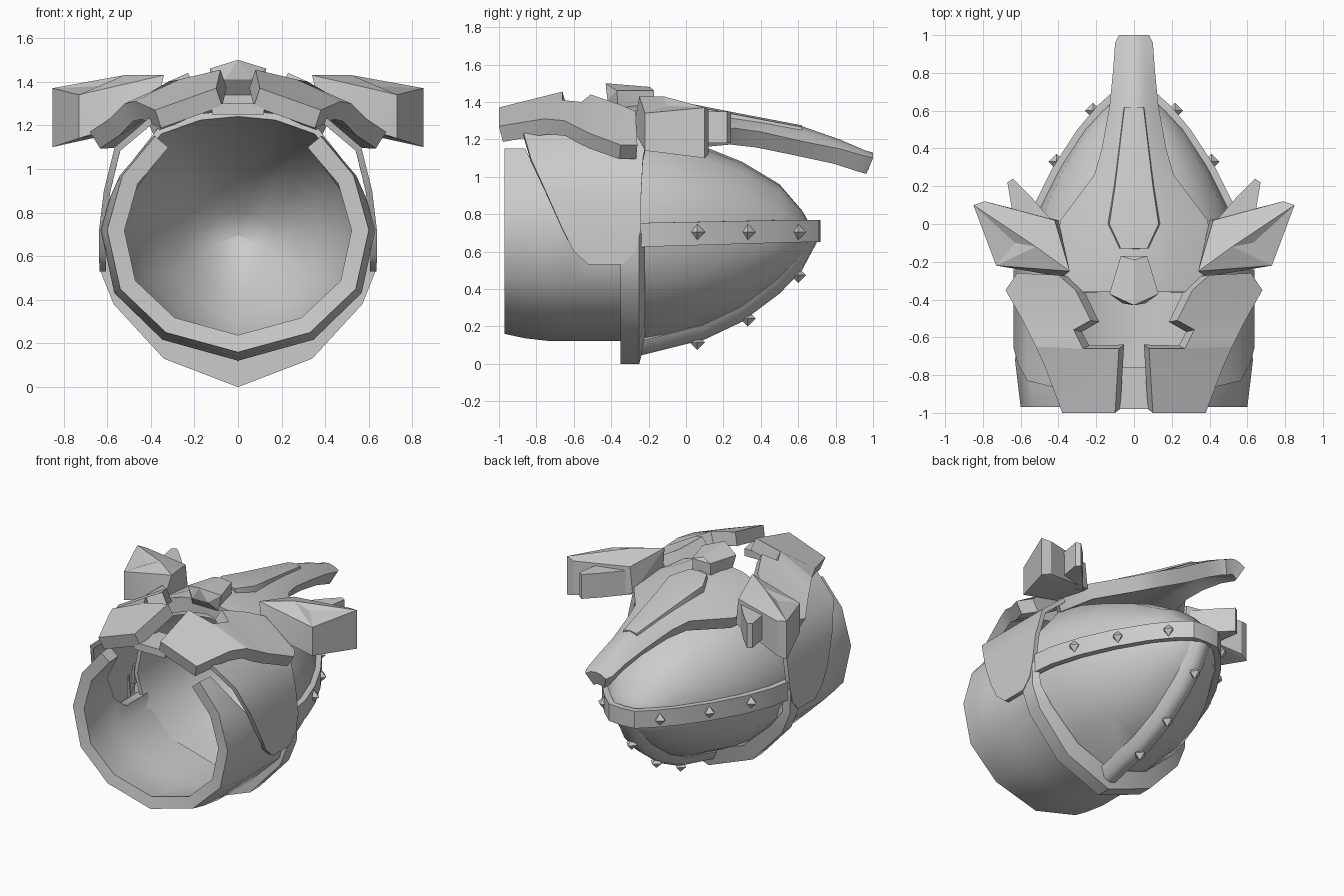
import bpy, bmesh, math
from mathutils import Vector

cube = bpy.data.objects.get("Cube")
if cube:
    bpy.data.objects.remove(cube, do_unlink=True)

grey = bpy.data.materials.new("plain grey")
grey.use_nodes = True
grey.diffuse_color = (0.6, 0.6, 0.6, 1)
grey.node_tree.nodes["Principled BSDF"].inputs["Base Color"].default_value = (0.6, 0.6, 0.6, 1)
CORE = Vector((0, -0.2, 0.7))


def finish(name, bm, mirror=True, thick=0, angle=35):
    mesh = bpy.data.meshes.new(name)
    bm.to_mesh(mesh)
    bm.free()
    mesh.materials.append(grey)
    ob = bpy.data.objects.new(name, mesh)
    bpy.context.collection.objects.link(ob)
    if mirror:
        ob.modifiers.new("mirror", 'MIRROR').merge_threshold = 0.002
    if thick:
        solid = ob.modifiers.new("thickness", 'SOLIDIFY')
        solid.thickness, solid.offset = thick, -1
    bpy.ops.object.select_all(action='DESELECT')
    ob.select_set(True)
    bpy.context.view_layer.objects.active = ob
    # Apply the modifiers first so that the rims stay sharp
    bpy.ops.object.convert(target='MESH')
    bpy.ops.object.shade_smooth_by_angle(angle=math.radians(angle))


def sheet(name, rows, thick, up=False, angle=35):
    """Skin between rows of points, facing outward (or up), thickened inward."""
    bm = bmesh.new()
    grid = [[bm.verts.new(p) for p in row] for row in rows]
    for a, b in zip(grid, grid[1:]):
        for i in range(len(a) - 1):
            bm.faces.new((a[i], a[i + 1], b[i + 1], b[i]))
    bmesh.ops.remove_doubles(bm, verts=bm.verts, dist=0.001)
    bm.normal_update()
    facing = sum(f.calc_area() * f.normal.dot(Vector((0, 0, 1)) if up else f.calc_center_median() - CORE)
                 for f in bm.faces)
    if facing < 0:
        bmesh.ops.reverse_faces(bm, faces=bm.faces)
    finish(name, bm, True, thick, angle)


def hull(name, points, mirror=True, notch=None):
    """Convex solid; notch = (edge end, edge end, new middle) folds one edge inward."""
    bm = bmesh.new()
    for p in points:
        bm.verts.new(p)
    bmesh.ops.convex_hull(bm, input=bm.verts)
    loose = [v for v in bm.verts if not v.link_faces]
    bmesh.ops.delete(bm, geom=loose, context='VERTS')
    if notch:
        ends = [min(bm.verts, key=lambda v: (v.co - Vector(p)).length) for p in notch[:2]]
        edge = bm.edges.get(ends)
        if edge:
            bmesh.utils.edge_split(edge, ends[0], 0.5)[1].co = notch[2]
            bmesh.ops.triangulate(bm, faces=bm.faces)
    bmesh.ops.recalc_face_normals(bm, faces=bm.faces)
    finish(name, bm, mirror, 0, 15)


def lerp(table, t):
    if t <= table[0][0]:
        return table[0][1]
    for (a, va), (b, vb) in zip(table, table[1:]):
        if t <= b:
            return va + (vb - va) * (t - a) / (b - a)
    return table[-1][1]


# Rear bowl: half sections as (y, half width, top, bottom)
bowl = [(-0.3, 0.595, 1.27, 0.1), (-0.1, 0.565, 1.23, 0.125), (0.1, 0.5, 1.16, 0.175), (0.3, 0.4, 1.08, 0.27),
        (0.5, 0.27, 0.96, 0.425), (0.62, 0.16, 0.82, 0.55), (0.69, 0.0, 0.7, 0.67)]
arc = [(0, -1), (0.53, -0.75), (0.87, -0.43), (1, 0), (0.92, 0.45), (0.62, 0.85), (0.3, 0.97), (0, 1)]
sheet("rear_bowl", [[(w * u, y, 0.7 + v * (t - 0.7 if v > 0 else 0.7 - b)) for u, v in arc]
                    for y, w, t, b in bowl], 0.03, angle=50)

# Reinforcing bands: around the sides, along the keel, and the lower hoop
side = [(-0.3, 0.63), (-0.1, 0.6), (0.1, 0.53), (0.3, 0.43), (0.5, 0.3), (0.62, 0.2), (0.71, 0.1), (0.72, 0)]
sheet("side_band", [[(w, y, 0.62 + 0.03 * min(1, y + 0.4)), (w, y, 0.75 + 0.02 * min(1, y + 0.4))]
                    for y, w in side], 0.04)
keel = [(-0.3, 0.03), (-0.1, 0.08), (0.1, 0.13), (0.3, 0.225), (0.5, 0.375), (0.62, 0.5), (0.7, 0.65)]
sheet("keel_band", [[(0, y, z), (0.045, y, z + 0.015), (0.08, y - 0.01, z + 0.075)] for y, z in keel], 0.03, angle=60)
hoop = [(0, 0.0, 0, 0.12), (0.34, 0.13, 0.28, 0.22), (0.57, 0.38, 0.5, 0.42), (0.63, 0.53, 0.59, 0.54),
        (0.635, 0.7, 0.6, 0.7)]
sheet("hoop_band", [[(u, -0.35, v), (x, -0.35, z), (x, -0.25, z), (u, -0.22, v)] for x, z, u, v in hoop], 0.01)

# Studs on the bands
for i, y in enumerate((0.06, 0.33, 0.6)):
    for label, x, z in (("side", lerp(side, y), 0.705), ("keel", 0, lerp(keel, y) - 0.005)):
        bm = bmesh.new()
        bmesh.ops.create_uvsphere(bm, u_segments=4, v_segments=2, radius=0.042)
        bmesh.ops.translate(bm, verts=bm.verts, vec=(x, y, z))
        finish(f"{label}_stud_{i + 1}", bm, x > 0, 0, 10)

# Open collar, its upper edge falling away toward the rear
wall = [(0.16, 0), (0.25, 0.33), (0.45, 0.54), (0.72, 0.6), (0.97, 0.53), (1.15, 0.38)]
limit = [(-0.97, 1.15), (-0.86, 1.15), (-0.6, 0.64), (-0.5, 0.56), (-0.22, 0.56)]
rows = []
for y in (-0.97, -0.86, -0.72, -0.6, -0.5, -0.26):
    grow = 1 + 0.05 * min(1, (y + 0.97) / 0.25)
    row = []
    for level in (0.16, 0.25, 0.45, 0.72, 0.97, 1.15):
        z = min(level, lerp(limit, y))
        row.append((lerp(wall, z) * grow, y, 0.72 + (z - 0.72) * (grow + 0.02 * (grow > 1) if z < 0.72 else 1)))
    rows.append(row)
sheet("collar", rows, 0.08, angle=40)

# Cheek plates: (z, x, front y, rear y)
cheek = [(1.24, 0.4, -0.87, -0.2), (1.1, 0.565, -0.83, -0.23), (0.9, 0.615, -0.74, -0.24),
         (0.72, 0.637, -0.66, -0.24), (0.6, 0.637, -0.6, -0.27), (0.53, 0.635, -0.52, -0.34)]
sheet("cheek_plate", [[(x, a, z), (x, (a + b) / 2, z), (x, b, z)] for z, x, a, b in cheek], 0.03, angle=60)

# Brow plates with jagged inner edge: inner point, outer point
brow = [((0.1, -1, 1.37), (0.38, -1, 1.27)), ((0.08, -0.66, 1.455), (0.47, -0.76, 1.31)),
        ((0.27, -0.66, 1.41), (0.52, -0.65, 1.3)), ((0.32, -0.56, 1.4), (0.56, -0.57, 1.26)),
        ((0.23, -0.51, 1.44), (0.59, -0.51, 1.23)), ((0.31, -0.35, 1.385), (0.68, -0.35, 1.17)),
        ((0.4, -0.27, 1.35), (0.62, -0.26, 1.17))]
sheet("brow_plate", brow, 0.09, up=True, angle=15)

# Small bridge under the gap between the brow plates
hull("brow_bridge", [(s * x, y, z) for s in (-1, 1) for x, y in ((0.12, -0.98), (0.08, -0.76))
                     for z in (1.25, 1.3)], False)

# Crest plate running to the rear spike: (y, half width, centre z, edge z)
crest = [(-0.36, 0.36, 1.39, 1.3), (-0.25, 0.43, 1.4, 1.25), (0.02, 0.39, 1.37, 1.24), (0.26, 0.21, 1.33, 1.26),
         (0.4, 0.17, 1.31, 1.24), (0.62, 0.13, 1.27, 1.19), (0.82, 0.11, 1.2, 1.15), (0.96, 0.1, 1.14, 1.11),
         (1, 0.08, 1.13, 1.1)]
sheet("crest_plate", [[(0, y, c), (w * 0.5, y, c - (c - e) * 0.3), (w, y, e)] for y, w, c, e in crest],
      0.1, up=True)

# Raised ridge and front nub on the crest
ridge = [(-0.13, 0.07, 1.41), (0, 0.13, 1.395), (0.2, 0.1, 1.355), (0.62, 0.05, 1.275)]
sheet("crest_ridge", [[(0, y, z), (w, y, z - 0.01), (w + 0.01, y, z - 0.06)] for y, w, z in ridge], 0.02, up=True)
hull("crest_nub", [(s * x, y, z) for s in (-1, 1) for x, y, z in
                   ((0.07, -0.17, 1.46), (0.07, -0.17, 1.38), (0.13, -0.37, 1.46), (0.1, -0.36, 1.34),
                    (0, -0.43, 1.5), (0, -0.19, 1.48), (0.06, -0.42, 1.41))], False)

# Side wings: a broad front prong with a notched end and a smaller rear prong
hull("wing_front_prong", [(0.38, -0.28, 1.25), (0.34, -0.25, 1.43), (0.4, 0.02, 1.2), (0.42, 0.02, 1.38),
                          (0.52, -0.12, 1.43), (0.73, -0.22, 1.14), (0.73, -0.22, 1.34), (0.85, 0.1, 1.1),
                          (0.85, 0.1, 1.37), (0.79, 0.12, 1.12), (0.79, 0.12, 1.36)],
     notch=((0.73, -0.22, 1.34), (0.85, 0.1, 1.37), (0.63, -0.1, 1.38)))
hull("wing_rear_prong", [(x, y, z) for x, y in ((0.42, 0), (0.55, 0.15), (0.64, 0.24), (0.67, 0.22), (0.63, -0.02))
                         for z in (1.18, 1.35)])
